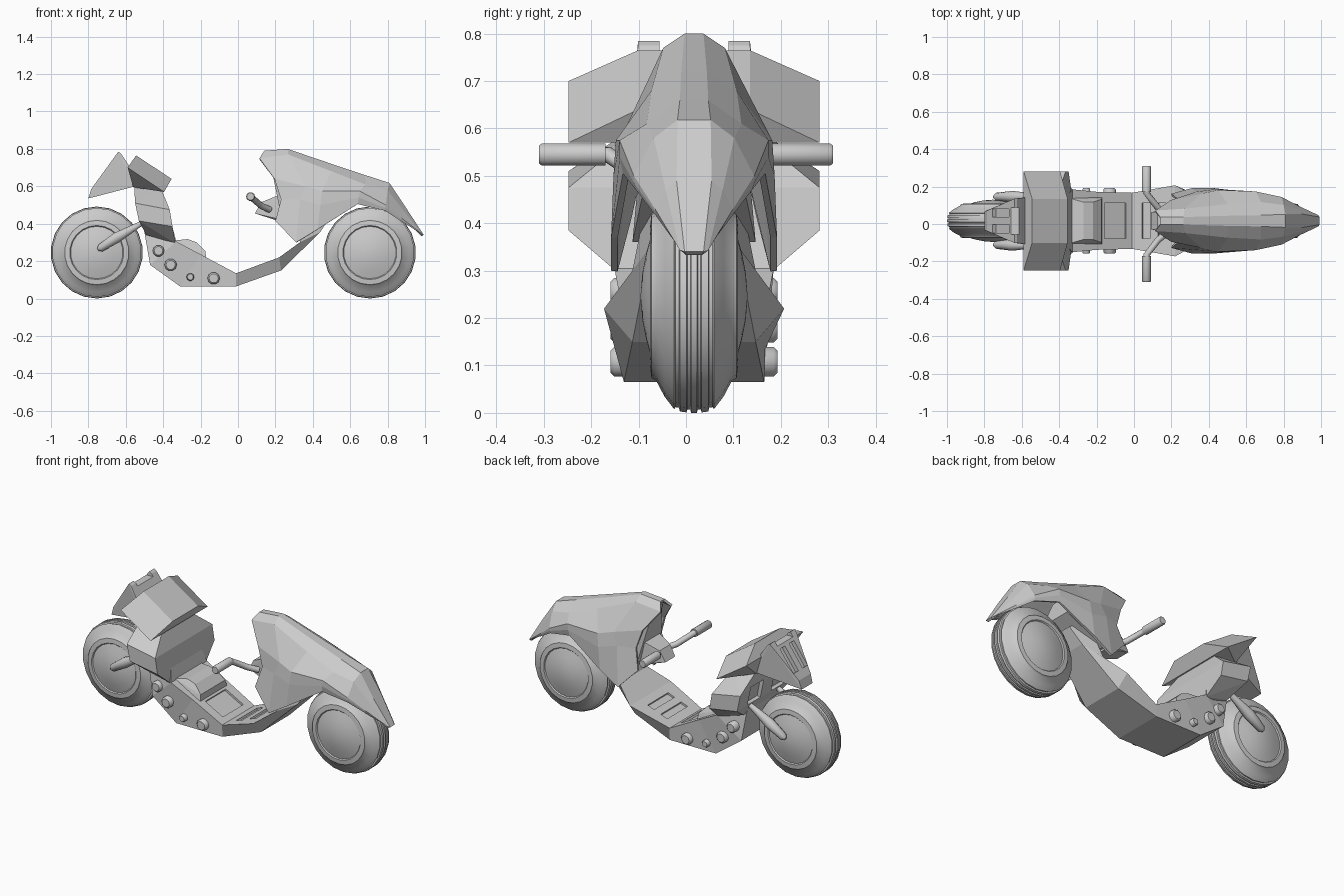
import bpy, bmesh, math
from mathutils import Vector

if "Cube" in bpy.data.objects:
    bpy.data.objects.remove(bpy.data.objects["Cube"])

CY = 0.017  # centre plane of the bike


def make(name, bm):
    bmesh.ops.recalc_face_normals(bm, faces=bm.faces)
    me = bpy.data.meshes.new(name)
    bm.to_mesh(me)
    bm.free()
    ob = bpy.data.objects.new(name, me)
    bpy.context.collection.objects.link(ob)
    return ob


def smooth(ob, deg=35):
    bpy.ops.object.select_all(action='DESELECT')
    ob.select_set(True)
    bpy.context.view_layer.objects.active = ob
    bpy.ops.object.shade_smooth_by_angle(angle=math.radians(deg))


def block(name, pts):
    """Faceted symmetric solid: hull of (x, half width, z) points."""
    bm = bmesh.new()
    for x, h, z in pts:
        for s in (1, -1):
            bm.verts.new((x, CY + s * h, z))
    res = bmesh.ops.convex_hull(bm, input=bm.verts)
    junk = [g for g in res["geom_interior"] if isinstance(g, bmesh.types.BMVert)]
    bmesh.ops.delete(bm, geom=junk, context='VERTS')
    bmesh.ops.dissolve_limit(bm, angle_limit=0.02, verts=bm.verts, edges=bm.edges)
    return make(name, bm)


def bridge(bm, rows, closed):
    for a, b in zip(rows, rows[1:]):
        n = len(a)
        for i in range(n if closed else n - 1):
            j = (i + 1) % n
            bm.faces.new((a[i], a[j], b[j], b[i]))


def cut(ob, name, loc, size, tilt=0.0):
    """Sink a box shaped recess into a part."""
    bm = bmesh.new()
    bmesh.ops.create_cube(bm, size=1)
    c = make(name, bm)
    c.location, c.scale, c.rotation_euler = (loc[0], CY + loc[1], loc[2]), size, (0, tilt, 0)
    c.hide_render = True
    c.hide_set(True)
    m = ob.modifiers.new(name, 'BOOLEAN')
    m.operation, m.solver, m.object = 'DIFFERENCE', 'EXACT', c


def tube(name, pts, radii, sides=3):
    cu = bpy.data.curves.new(name, 'CURVE')
    cu.dimensions, cu.bevel_depth, cu.bevel_resolution, cu.use_fill_caps = '3D', 1, sides, True
    sp = cu.splines.new('POLY')
    sp.points.add(len(pts) - 1)
    for p, co, r in zip(sp.points, pts, radii):
        p.co, p.radius = (*co, 1), r
    ob = bpy.data.objects.new(name, cu)
    bpy.context.collection.objects.link(ob)
    bpy.ops.object.select_all(action='DESELECT')
    ob.select_set(True)
    bpy.context.view_layer.objects.active = ob
    bpy.ops.object.convert(target='MESH')
    smooth(bpy.context.object, 50)


# wheels: grooved tread, raised rim ring and domed hub
half = [(.006, .246), (.008, .239), (.014, .239), (.016, .245), (.030, .243), (.032, .235),
        (.039, .234), (.042, .238), (.062, .212), (.080, .178), (.090, .172), (.093, .145),
        (.087, .140), (.100, .095), (.109, .05), (.113, 0)]
prof = [(-w, r) for w, r in reversed(half)] + half
for name, x in (("front_wheel", .705), ("rear_wheel", -.755)):
    bm = bmesh.new()
    vs = [bm.verts.new((x, CY + w, .246 - r)) for w, r in prof]
    es = [bm.edges.new(e) for e in zip(vs, vs[1:])]
    bmesh.ops.spin(bm, geom=vs + es, cent=(x, CY, .246), axis=(0, 1, 0),
                   angle=math.tau, steps=22)
    bmesh.ops.remove_doubles(bm, verts=bm.verts, dist=1e-4)
    smooth(make(name, bm))

# step-through hull: (x, z, half width) along the bottom and along the top
secs = [(.50, .45, .06, .40, .50, .09), (.44, .355, .09, .33, .30, .13),
        (.23, .15, .13, .22, .22, .19), (-.01, .065, .148, -.01, .135, .15),
        (-.31, .065, .148, -.20, .236, .155), (-.47, .18, .14, -.33, .305, .168),
        (-.51, .41, .13, -.36, .42, .13)]
bm = bmesh.new()
rows = [[bm.verts.new((x, CY + y, z)) for x, y, z in
         ((xb, -hb, zb), (xb, hb, zb), (xt, ht, zt), (xt, -ht, zt))]
        for xb, zb, hb, xt, zt, ht in secs]
bridge(bm, rows, True)
bm.faces.new(rows[0])
bm.faces.new(rows[-1])
hull = make("hull", bm)
for i, x in enumerate((.06, .145)):
    cut(hull, f"floor_slot_cutter_{i}", (x, 0, .16 + (x + .01) * .37 - .01),
        (.045, .19, .05), -.354)
cut(hull, "floor_pan_cutter", (-.095, 0, .195), (.13, .19, .05), .49)

# small cushion in front of the backrest
block("cushion", [(-.34, .12, .31), (-.27, .10, .318), (-.22, .10, .30), (-.175, .115, .255),
                  (-.17, .125, .215), (-.34, .14, .25)])

# backrest: two stacked faceted blocks
block("upper_backrest", [(-.545, .118, .765), (-.355, .118, .64), (-.59, .265, .70),
                         (-.395, .265, .57), (-.41, .13, .575), (-.56, .13, .595)])
low = block("lower_backrest", [(-.555, .13, .60), (-.41, .13, .585), (-.55, .265, .51),
                               (-.365, .265, .475), (-.35, .265, .385), (-.53, .265, .415),
                               (-.335, .16, .295), (-.49, .15, .34)])
for s in (1, -1):
    cut(low, f"backrest_vent_cutter_{s}", (-.55, s * .11, .47), (.06, .12, .11), -.2)

# tail cowl with two lamp recesses and twin top fins
tail = block("tail_cowl", [(-.64, .118, .785), (-.625, .118, .775), (-.55, .13, .66),
                           (-.55, .13, .60), (-.80, .05, .535), (-.785, .055, .585)])
for s in (1, -1):
    cut(tail, f"lamp_cutter_{s}", (-.715, s * .042, .685), (.15, .045, .05), -.94)
cut(tail, "fin_gap_cutter", (-.63, 0, .785), (.12, .145, .05))

# side bolts, rear arms, handlebar halves
bolts = [(-.425, .255, .031), (-.36, .18, .033), (-.255, .115, .021), (-.13, .108, .033)]
for s in (1, -1):
    for i, (x, z, r) in enumerate(bolts):
        tube(f"side_bolt_{i}_{s}", [(x, CY + s * .10, z), (x, CY + s * .168, z),
                                    (x, CY + s * .176, z)], (r, r, r * .75))
    tube(f"rear_arm_{s}", [(-.75, CY + s * .128, .262), (-.735, CY + s * .128, .27),
                           (-.65, CY + s * .13, .325), (-.52, CY + s * .13, .40)],
         (.008, .022, .030, .014))
    tube(f"handlebar_{s}", [(.17, s * .05, .475), (.125, s * .09, .495),
                            (.067, s * .165, .545), (.067, s * .2, .545)], (.017,) * 4)
    tube(f"grip_{s}", [(.067, s * .17, .545), (.067, s * .305, .545), (.067, s * .31, .545)],
         (.024, .024, .020))

# handlebar mount and dashboard core behind the fairing
block("handlebar_mount", [(.09, .045, .455), (.125, .05, .515), (.21, .07, .55),
                          (.26, .08, .52), (.24, .08, .42), (.20, .06, .42)])
block("dashboard", [(.17, .04, .745), (.22, .09, .63), (.25, .10, .53), (.23, .11, .44),
                    (.33, .13, .36), (.45, .12, .47), (.5, .07, .64), (.55, .10, .5)])

# front fairing shell: (x, half width, z) from the ridge down to the lower edge
shell = [[(.14, .02, .79), (.115, .055, .75), (.195, .11, .64), (.23, .12, .53), (.20, .145, .415)],
         [(.265, .02, .80), (.27, .065, .77), (.36, .145, .60), (.33, .155, .53), (.31, .175, .30)],
         [(.50, .027, .72), (.50, .09, .68), (.45, .165, .575), (.44, .17, .50), (.425, .175, .37)],
         [(.68, .03, .66), (.68, .10, .61), (.65, .157, .575), (.645, .157, .54), (.64, .15, .505)],
         [(.81, .035, .618), (.80, .085, .58), (.79, .127, .50), (.787, .127, .485), (.785, .122, .47)],
         [(.895, .037, .49), (.885, .06, .47), (.875, .082, .43), (.872, .082, .425), (.87, .08, .415)],
         [(.993, .02, .34), (.985, .03, .343), (.965, .04, .36), (.96, .04, .36), (.955, .04, .362)]]
bm = bmesh.new()
rows = [[bm.verts.new((x, CY - y, z)) for x, y, z in reversed(r)] +
        [bm.verts.new((x, CY + y, z)) for x, y, z in r] for r in shell]
bridge(bm, rows, False)
bmesh.ops.recalc_face_normals(bm, faces=bm.faces)
ridge = max(bm.faces, key=lambda f: f.calc_center_median().z)
if ridge.normal.z < 0:
    bmesh.ops.reverse_faces(bm, faces=bm.faces)
me = bpy.data.meshes.new("front_fairing")
bm.to_mesh(me)
bm.free()
fairing = bpy.data.objects.new("front_fairing", me)
bpy.context.collection.objects.link(fairing)
sol = fairing.modifiers.new("thickness", 'SOLIDIFY')
sol.thickness, sol.offset = .014, -1
